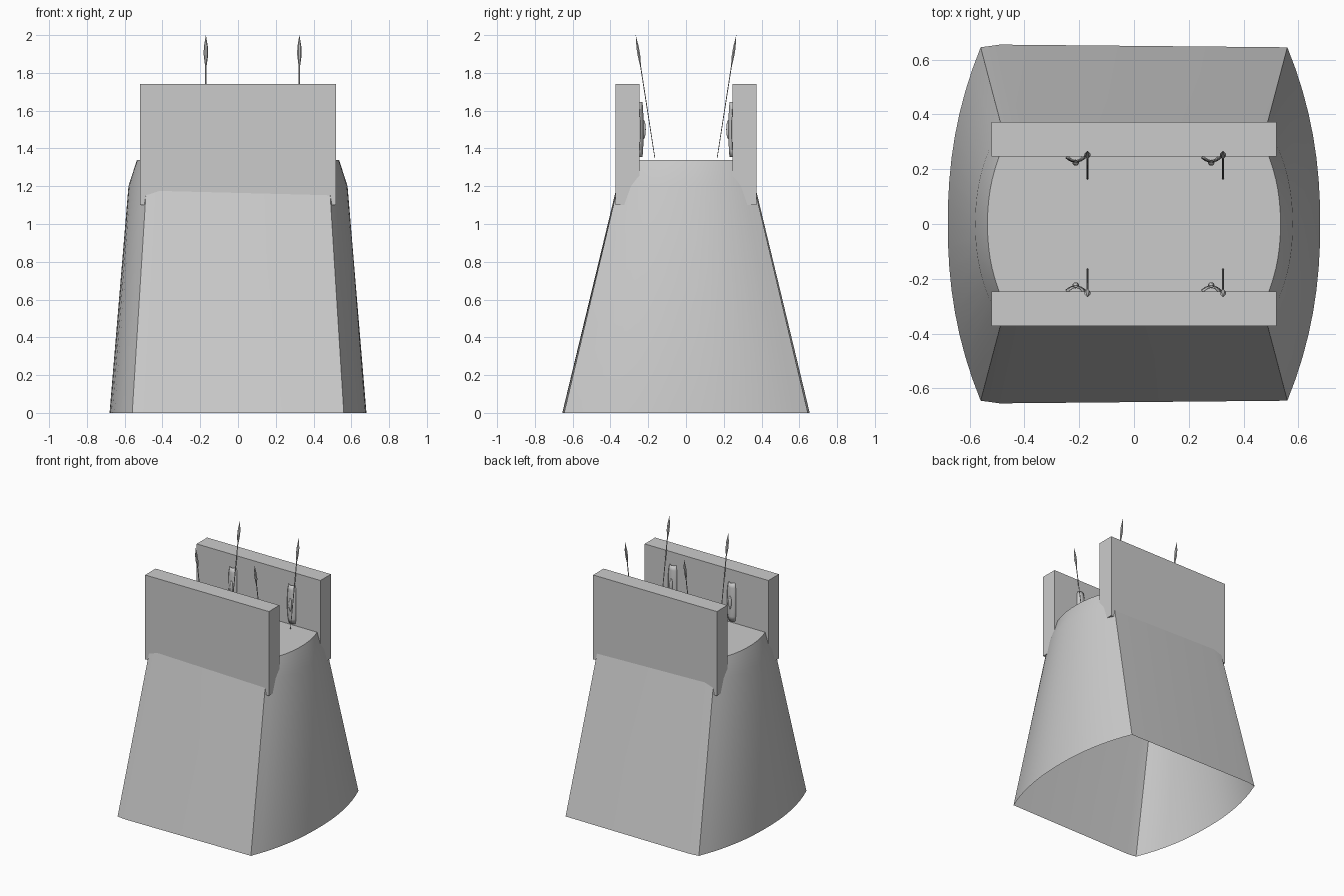
import bpy, bmesh, math
from mathutils import Vector

cube = bpy.data.objects.get("Cube")
if cube:
    bpy.data.objects.remove(cube, do_unlink=True)

grey = bpy.data.materials.new("stone grey")
grey.use_nodes = True
grey.diffuse_color = (0.6, 0.6, 0.6, 1)
grey.node_tree.nodes["Principled BSDF"].inputs["Base Color"].default_value = (0.6, 0.6, 0.6, 1)


def make(name, bm, angle=None):
    """Turn a bmesh into an object, smooth shaded below the angle."""
    mesh = bpy.data.meshes.new(name)
    bm.to_mesh(mesh)
    bm.free()
    mesh.materials.append(grey)
    obj = bpy.data.objects.new(name, mesh)
    bpy.context.collection.objects.link(obj)
    if angle:
        bpy.ops.object.select_all(action='DESELECT')
        obj.select_set(True)
        bpy.context.view_layer.objects.active = obj
        bpy.ops.object.shade_smooth_by_angle(angle=math.radians(angle))
    return obj


def loft(bm, rings, closed=True):
    """Skin neighbouring rings of points with quads."""
    rows = [[bm.verts.new(p) for p in ring] for ring in rings]
    n = len(rows[0])
    for a, b in zip(rows, rows[1:]):
        for i in range(n if closed else n - 1):
            j = (i + 1) % n
            bm.faces.new((a[i], a[j], b[j], b[i]))
    return rows


def body_ring(z, middle, corner, depth):
    """Straight front and back, bowed ends, softened left-hand corners."""
    steps = 16
    bow = []
    for i in range(steps + 1):
        t = 2 * i / steps - 1
        bow.append((middle - (middle - corner) * abs(t) ** 2.2, t * depth * 0.985))
    ends = [(x, y, z) for x, y in bow]
    ends += [(-corner + 0.07, depth, z)]
    ends += [(-x, -y, z) for x, y in bow]
    ends += [(-corner + 0.07, -depth, z)]
    return ends


# Tapered body, open underneath, with a flat deck
bm = bmesh.new()
rows = loft(bm, [body_ring(0, 0.68, 0.56, 0.655),
                 body_ring(1.2, 0.58, 0.485, 0.366),
                 body_ring(1.34, 0.535, 0.455, 0.333)])
bm.faces.new(rows[-1])
make("body", bm, 25)

# Parapet walls along the front and back of the deck
for side, label in ((-1, "front"), (1, "back")):
    bm = bmesh.new()
    bmesh.ops.create_cube(bm, size=1)
    for v in bm.verts:
        v.co = Vector((v.co.x * 1.04, v.co.y * 0.126 + side * 0.309, v.co.z * 0.64 + 1.42))
    make(label + "_wall", bm)


def add_spear(name, x, side):
    """Thin leaning shaft with a leaf-shaped head."""
    foot, tip = Vector((x, side * 0.165, 1.35)), Vector((x, side * 0.266, 2.0))
    profile = [(0, 0.003), (0.75, 0.004), (0.77, 0.006), (0.84, 0.012), (0.9, 0.011), (1, 0.0005)]
    rings = []
    for t, r in profile:
        c = foot.lerp(tip, t)
        rings.append([c + Vector((r * math.cos(a), r * 0.7 * math.sin(a), 0))
                      for a in (k * math.pi / 3 for k in range(6))])
    bm = bmesh.new()
    rows = loft(bm, rings)
    bm.faces.new(rows[0][::-1])
    bm.faces.new(rows[-1])
    make(name, bm)


def add_shield(name, x, side):
    """Bowed upright plate with an oval boss, hung inside the wall."""
    rings = []
    for i in range(9):
        t = i / 4 - 1
        half = 0.036 * (1 - 0.25 * t ** 4)
        rings.append([(x + half * u, side * (0.226 + 0.016 * u * u + 0.006 * t * t), 1.5 + 0.145 * t)
                      for u in (k / 4 - 1 for k in range(9))])
    bm = bmesh.new()
    loft(bm, rings, closed=False)
    plate = make(name, bm, 40)
    solid = plate.modifiers.new("thickness", 'SOLIDIFY')
    solid.thickness = 0.004
    solid.offset = 0

    bm = bmesh.new()
    bmesh.ops.create_uvsphere(bm, u_segments=12, v_segments=8, radius=1)
    for v in bm.verts:
        v.co = Vector((x + v.co.x * 0.012, side * 0.224 + v.co.y * 0.011, 1.5 + v.co.z * 0.05))
    make(name + "_boss", bm, 60)


# A spear and shield for each of the four posts
for side, label in ((-1, "front"), (1, "back")):
    for x, end in ((-0.17, "right"), (0.325, "left")):
        add_spear(f"{label}_{end}_spear", x, side)
        add_shield(f"{label}_{end}_shield", x - 0.043, side)
